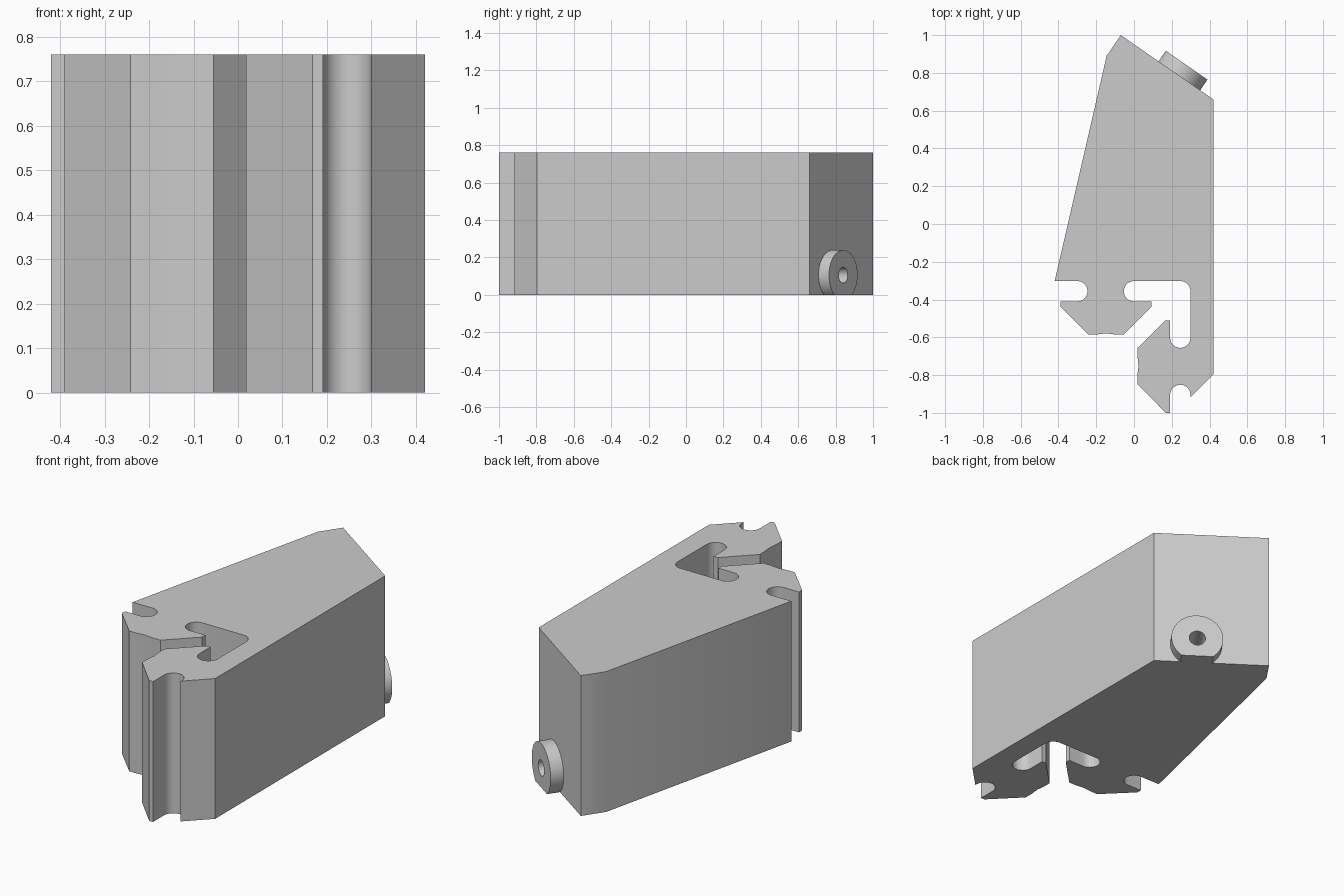
import bpy, bmesh, math
from mathutils import Vector, Matrix

cube = bpy.data.objects.get("Cube")
if cube:
    bpy.data.objects.remove(cube, do_unlink=True)

HEIGHT = 0.76
SLOT_R = 0.054

grey = bpy.data.materials.new("light grey")
grey.use_nodes = True
grey.diffuse_color = (0.6, 0.6, 0.6, 1)
grey.node_tree.nodes["Principled BSDF"].inputs["Base Color"].default_value = (0.6, 0.6, 0.6, 1)


def arc(cx, cy, r, start, end, steps=14):
    """Points along an arc, angles in degrees."""
    angles = [math.radians(start + (end - start) * i / steps) for i in range(steps + 1)]
    return [(cx + r * math.cos(a), cy + r * math.sin(a)) for a in angles]


def finish(bm, name):
    bmesh.ops.recalc_face_normals(bm, faces=bm.faces)
    mesh = bpy.data.meshes.new(name)
    bm.to_mesh(mesh)
    bm.free()
    mesh.materials.append(grey)
    obj = bpy.data.objects.new(name, mesh)
    bpy.context.collection.objects.link(obj)
    return obj


def prism(name, points, height):
    bm = bmesh.new()
    face = bm.faces.new([bm.verts.new((x, y, 0)) for x, y in points])
    top = bmesh.ops.extrude_face_region(bm, geom=[face])["geom"]
    bmesh.ops.translate(bm, vec=(0, 0, height),
                        verts=[v for v in top if isinstance(v, bmesh.types.BMVert)])
    return finish(bm, name)


def cut(obj, cutter):
    mod = obj.modifiers.new("cut", "BOOLEAN")
    mod.operation = "DIFFERENCE"
    mod.solver = "EXACT"
    mod.object = cutter
    bpy.context.view_layer.objects.active = obj
    bpy.ops.object.modifier_apply(modifier=mod.name)


# Body outline: tapered back, two hooked jaws and rounded slots
outline = [(-0.07, 1.0), (-0.145, 0.89), (-0.42, -0.302)]
outline += arc(-0.30, -0.356, SLOT_R, 90, -90)
outline += [(-0.39, -0.41), (-0.39, -0.437), (-0.242, -0.585), (-0.2, -0.585),
            (-0.15, -0.579), (-0.1, -0.585), (-0.055, -0.585), (0.092, -0.438), (0.092, -0.41)]
outline += arc(0.0, -0.356, SLOT_R, 270, 90)
outline += arc(0.245, -0.356, SLOT_R, 90, 0, 7)
outline += arc(0.245, -0.602, SLOT_R, 0, -180)
outline += [(0.191, -0.51), (0.165, -0.51), (0.018, -0.657), (0.018, -0.7), (0.024, -0.75),
            (0.018, -0.8), (0.018, -0.847), (0.168, -1.0), (0.191, -1.0)]
outline += arc(0.245, -0.905, SLOT_R, 180, 0)
outline += [(0.299, -0.917), (0.42, -0.796), (0.42, 0.66)]
body = prism("body", outline, HEIGHT)

# Round boss on the slanted back, trimmed flat at the base
along = Vector((0.49, -0.34, 0)).normalized()
out = Vector((-along.y, along.x, 0))
centre = Vector((0.24, 0.785, 0.106))
frame = Matrix((along, out.cross(along), out)).transposed().to_4x4()


def cylinder(name, radius, low, high):
    bm = bmesh.new()
    place = Matrix.Translation(centre + out * (low + high) / 2) @ frame
    bmesh.ops.create_cone(bm, cap_ends=True, segments=48, radius1=radius, radius2=radius,
                          depth=high - low, matrix=place)
    return bm


bm = cylinder("boss", 0.134, 0.0, 0.068)
sliced = bmesh.ops.bisect_plane(bm, geom=bm.verts[:] + bm.edges[:] + bm.faces[:],
                                plane_co=(0, 0, 0), plane_no=(0, 0, -1), clear_outer=True)
bmesh.ops.holes_fill(bm, edges=[e for e in bm.edges if e.is_boundary], sides=0)
boss = finish(bm, "boss")

# Bore through the boss into the body
bore = finish(cylinder("bore", 0.042, -0.2, 0.1), "bore_cutter")
for part in (body, boss):
    cut(part, bore)
bpy.data.objects.remove(bore, do_unlink=True)

# Smooth curves, crisp corners
for part in (body, boss):
    bpy.ops.object.select_all(action="DESELECT")
    part.select_set(True)
    bpy.context.view_layer.objects.active = part
    bpy.ops.object.shade_smooth_by_angle(angle=math.radians(30))
